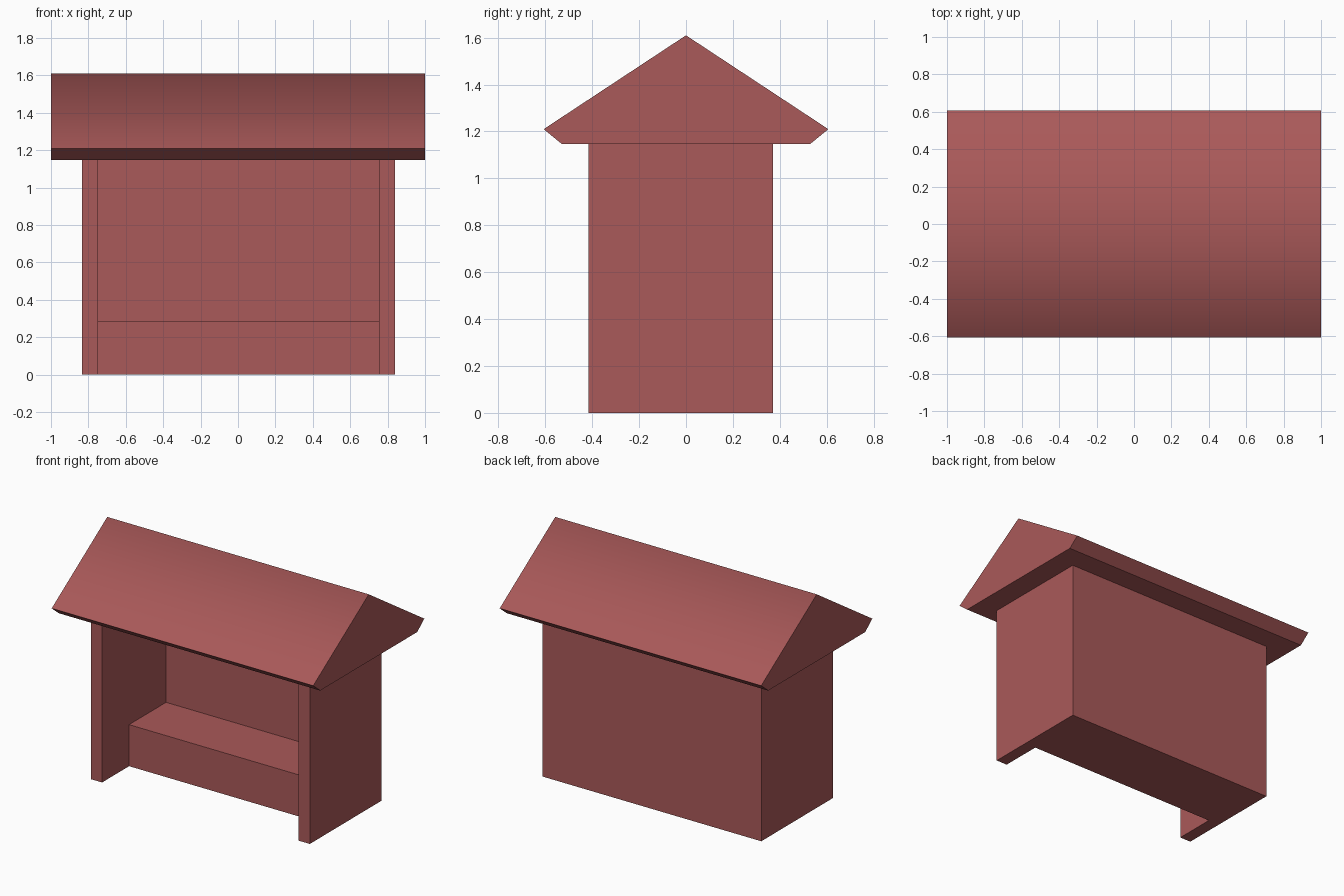
import bpy
import bmesh
from mathutils import Vector

cube = bpy.data.objects.get("Cube")
if cube:
    bpy.data.objects.remove(cube, do_unlink=True)

# Single paint colour
red = bpy.data.materials.new("barn_red")
red.use_nodes = True
colour = (0.40, 0.10, 0.10, 1)
red.diffuse_color = colour
red.node_tree.nodes["Principled BSDF"].inputs["Base Color"].default_value = colour


def extrude_profile(name, points, offset):
    """Closed solid: a flat outline swept along an offset vector."""
    bm = bmesh.new()
    base = bm.faces.new([bm.verts.new(p) for p in points])
    swept = bmesh.ops.extrude_face_region(bm, geom=[base], use_keep_orig=True)
    moved = [v for v in swept["geom"] if isinstance(v, bmesh.types.BMVert)]
    bmesh.ops.translate(bm, verts=moved, vec=Vector(offset))
    bmesh.ops.recalc_face_normals(bm, faces=bm.faces[:])
    mesh = bpy.data.meshes.new(name)
    bm.to_mesh(mesh)
    bm.free()
    mesh.materials.append(red)
    obj = bpy.data.objects.new(name, mesh)
    bpy.context.collection.objects.link(obj)
    return obj


left, right, front, back = 0.84, -0.835, -0.415, 0.37
wall = 0.086
eave_z = 1.147
inner_l, inner_r, inner_back = left - wall, right + wall, back - wall

# Walls: U-shaped plan, open at the front
plan = [(right, front), (inner_r, front), (inner_r, inner_back), (inner_l, inner_back),
        (inner_l, front), (left, front), (left, back), (right, back)]
extrude_profile("walls", [(x, y, 0) for x, y in plan], (0, 0, eave_z))

# Solid bench between the side walls
bench_front = -0.12
seat = [(inner_r, bench_front), (inner_l, bench_front),
        (inner_l, inner_back), (inner_r, inner_back)]
extrude_profile("bench", [(x, y, 0) for x, y in seat], (0, 0, 0.287))

# Gable roof with undercut eaves
gable = [(-0.53, eave_z), (0.53, eave_z), (0.607, 1.21), (0, 1.61), (-0.607, 1.21)]
roof = extrude_profile("roof", [(-1, y, z) for y, z in gable], (2, 0, 0))

# Soft shading across the ridge only
for face in roof.data.polygons:
    face.use_smooth = face.normal.z > 0.5
